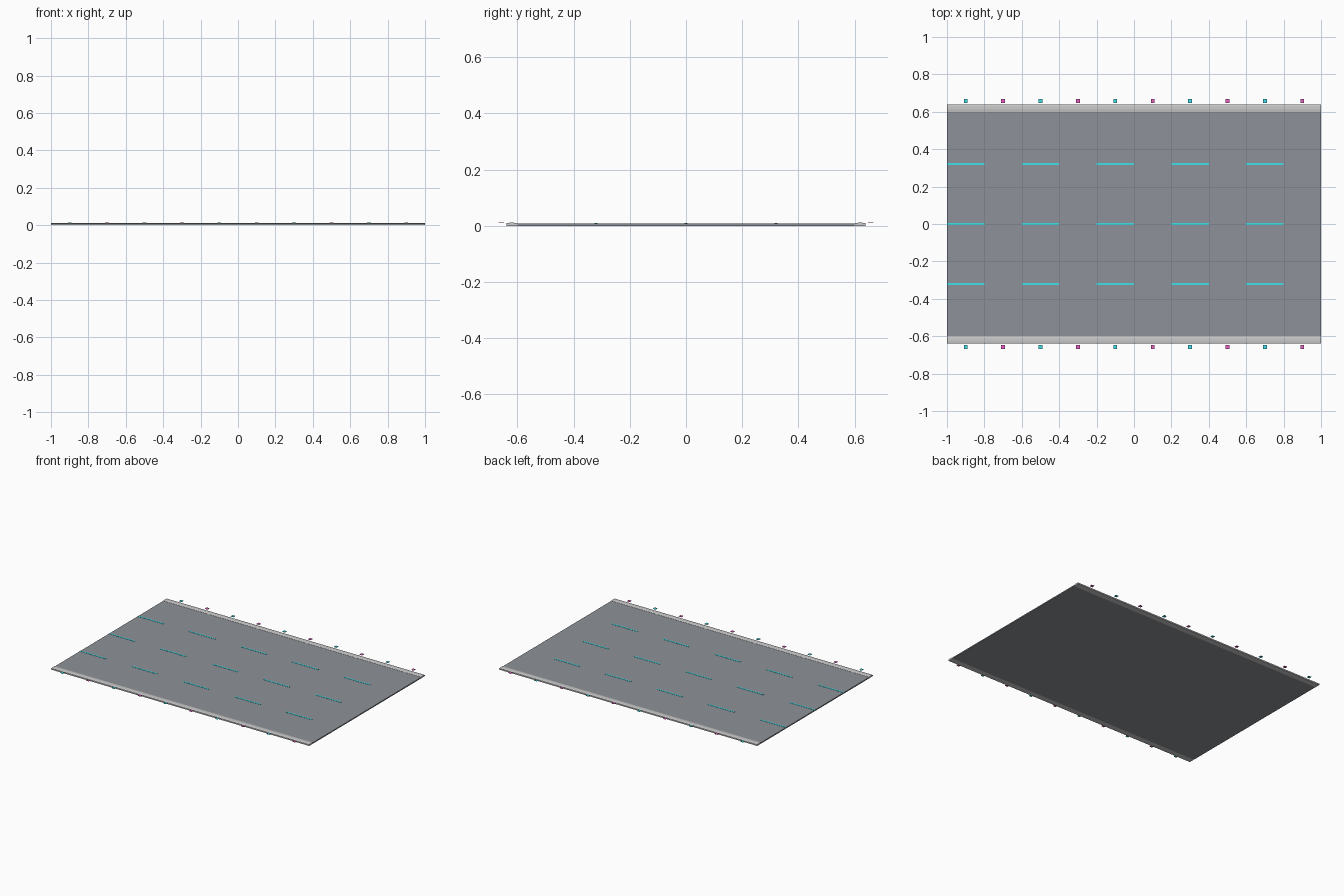
import bpy, bmesh

if "Cube" in bpy.data.objects:
    bpy.data.objects.remove(bpy.data.objects["Cube"])


def material(name, rgb):
    m = bpy.data.materials.new(name)
    m.diffuse_color = (*rgb, 1)
    m.use_nodes = True
    m.node_tree.nodes["Principled BSDF"].inputs["Base Color"].default_value = m.diffuse_color
    return m


ASPHALT = material("asphalt", (0.27, 0.29, 0.32))
CYAN = material("cyan", (0.05, 0.75, 0.8))
MAGENTA = material("magenta", (0.8, 0.12, 0.55))


def finish(name, bm, mat=None):
    bmesh.ops.recalc_face_normals(bm, faces=bm.faces)
    me = bpy.data.meshes.new(name)
    bm.to_mesh(me)
    bm.free()
    ob = bpy.data.objects.new(name, me)
    bpy.context.collection.objects.link(ob)
    if mat:
        me.materials.append(mat)
    return ob


def box(name, x, y, z, mat=None):
    """Box from (min, max) ranges on each axis."""
    bm = bmesh.new()
    bmesh.ops.create_cube(bm, size=1)
    for v in bm.verts:
        v.co = [r[0] + (c + 0.5) * (r[1] - r[0]) for c, r in zip(v.co, (x, y, z))]
    return finish(name, bm, mat)


def curb(name, side):
    """Chamfered edge strip running the length of the road."""
    profile = [(0.60, 0), (0.60, 0.009), (0.612, 0.011),
               (0.628, 0.011), (0.64, 0.009), (0.64, 0)]
    bm = bmesh.new()
    face = bm.faces.new([bm.verts.new((-1, side * y, z)) for y, z in profile])
    ext = bmesh.ops.extrude_face_region(bm, geom=[face], use_keep_orig=True)
    moved = [g for g in ext["geom"] if isinstance(g, bmesh.types.BMVert)]
    bmesh.ops.translate(bm, verts=moved, vec=(2, 0, 0))
    return finish(name, bm)


# Road deck
box("road_deck", (-1, 1), (-0.60, 0.60), (0, 0.008), ASPHALT)

# Dashed lane lines
for row, y in enumerate((-0.32, 0, 0.32)):
    for i in range(5):
        x = -1 + 0.4 * i
        box(f"lane_dash_{row}_{i}", (x, x + 0.2), (y - 0.005, y + 0.005),
            (0.008, 0.0095), CYAN)

# Curbs and the small edge lights just outside them
for side, label in ((-1, "front"), (1, "back")):
    curb(f"{label}_curb", side)
    for i in range(10):
        x = -0.9 + 0.2 * i
        y = side * 0.658
        box(f"{label}_edge_light_{i}", (x - 0.01, x + 0.01), (y - 0.01, y + 0.01),
            (0.011, 0.014), MAGENTA if i % 2 else CYAN)
